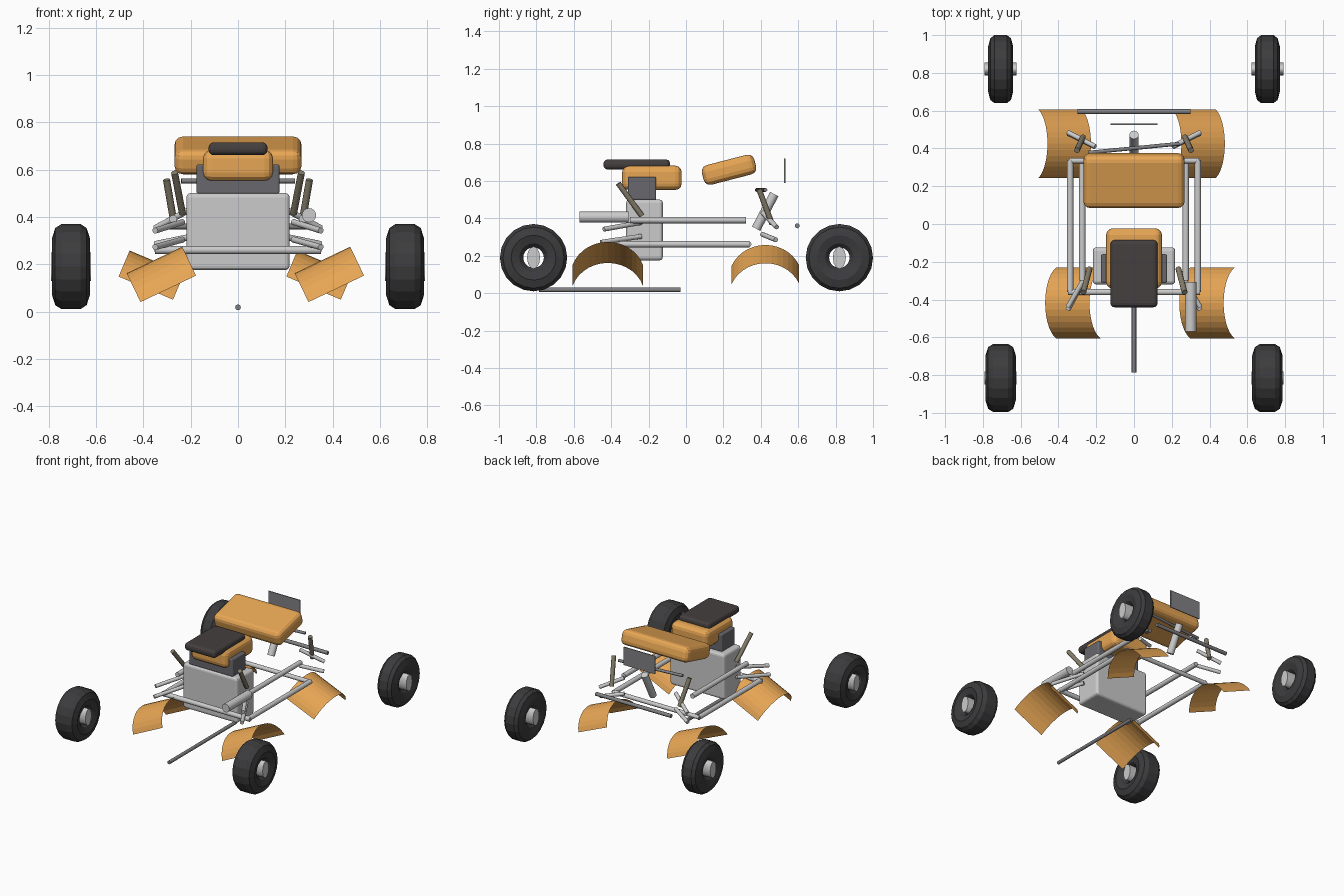
import bpy, bmesh
from math import sin, cos, pi, radians
from mathutils import Vector

if "Cube" in bpy.data.objects:
    bpy.data.objects.remove(bpy.data.objects["Cube"])


def material(name, r, g, b):
    m = bpy.data.materials.new(name)
    m.diffuse_color = (r, g, b, 1)
    m.use_nodes = True
    m.node_tree.nodes["Principled BSDF"].inputs["Base Color"].default_value = m.diffuse_color
    return m


ORANGE = material("orange_paint", 0.80, 0.38, 0.09)
RUBBER = material("rubber", 0.045, 0.045, 0.048)
VINYL = material("seat_vinyl", 0.06, 0.05, 0.05)
DARK = material("dark_metal", 0.14, 0.14, 0.155)
STEEL = material("steel", 0.22, 0.22, 0.23)
SPRING = material("spring", 0.24, 0.21, 0.15)


def make(name, bm, mat=None, smooth=False):
    bmesh.ops.recalc_face_normals(bm, faces=bm.faces)
    me = bpy.data.meshes.new(name)
    bm.to_mesh(me)
    bm.free()
    ob = bpy.data.objects.new(name, me)
    bpy.context.collection.objects.link(ob)
    if mat:
        me.materials.append(mat)
    if smooth:
        bpy.context.view_layer.objects.active = ob
        ob.select_set(True)
        bpy.ops.object.shade_smooth_by_angle(angle=radians(40))
        ob.select_set(False)
    return ob


def box(name, centre, size, bevel=0.0, mat=None, tilt=0.0):
    bm = bmesh.new()
    bmesh.ops.create_cube(bm, size=1)
    bmesh.ops.scale(bm, vec=size, verts=bm.verts)
    if bevel:
        bmesh.ops.bevel(bm, geom=bm.edges[:], offset=bevel, segments=3,
                        profile=0.5, affect='EDGES')
    ob = make(name, bm, mat)
    ob.location = centre
    ob.rotation_euler.x = tilt
    return ob


def rod(name, a, b, r, mat=None, sides=12):
    a, b = Vector(a), Vector(b)
    bm = bmesh.new()
    bmesh.ops.create_cone(bm, cap_ends=True, segments=sides, radius1=r,
                          radius2=r, depth=(b - a).length)
    ob = make(name, bm, mat, True)
    ob.location = (a + b) / 2
    ob.rotation_mode = 'QUATERNION'
    ob.rotation_quaternion = (b - a).to_track_quat('Z', 'Y')
    return ob


def mirrored_rods(name, a, b, r, mat=None):
    for side, s in (("left", 1), ("right", -1)):
        rod(f"{side}_{name}", (a[0] * s, *a[1:]), (b[0] * s, *b[1:]), r, mat)


def tyre(name, centre, half_width, n=20):
    half = [(0.5, 0.18), (0.83, 0.163), (1, 0.12), (0.83, 0.076), (0.5, 0.055)]
    prof = half + [(-x, r) for x, r in reversed(half)]
    bm = bmesh.new()
    rings = [[bm.verts.new((x * half_width, r * cos(2 * pi * i / n), r * sin(2 * pi * i / n)))
              for x, r in prof] for i in range(n)]
    for i in range(n):
        p, q = rings[i], rings[(i + 1) % n]
        for j in range(len(prof)):
            k = (j + 1) % len(prof)
            bm.faces.new((p[j], p[k], q[k], q[j]))
    make(name, bm, RUBBER).location = centre


def fender(name, top, radius, sweep, length, tilt, n=14):
    # curved sheet whose crown midpoint sits at the object origin
    bm = bmesh.new()
    rows = []
    for i in range(n + 1):
        a = radians(-sweep + 2 * sweep * i / n)
        rows.append([bm.verts.new((x, radius * sin(a), radius * (cos(a) - 1)))
                     for x in (-length / 2, length / 2)])
    for p, q in zip(rows, rows[1:]):
        bm.faces.new((p[0], p[1], q[1], q[0]))
    ob = make(name, bm, ORANGE)
    ob.location = top
    ob.rotation_euler.y = -radians(tilt)


# wheels and hubs
for end, y, hw in (("front", -0.815, 0.08), ("rear", 0.82, 0.066)):
    for side, x in (("left", -0.706), ("right", 0.706)):
        tyre(f"{end}_{side}_tyre", (x, y, 0.19), hw)
        hub = rod(f"{end}_{side}_hub", (x - 0.085, y, 0.19), (x + 0.085, y, 0.19), 0.06)
        hub.rotation_mode = 'XYZ'
        hub.rotation_euler = (0, pi / 2, 0)
        hub.scale = (1, 0.58, 1)

# fenders, each pair leaning the same way
for side, x in (("left", -0.353), ("right", 0.357)):
    fender(f"front_{side}_fender", (x, -0.418, 0.218), 0.198, 71.5, 0.26, 25.5)
for side, x in (("left", -0.343), ("right", 0.366)):
    fender(f"rear_{side}_fender", (x, 0.425, 0.209), 0.196, 67, 0.25, -23)

# body
box("engine_block", (0, -0.222, 0.338), (0.436, 0.196, 0.325), 0.018)
box("engine_top", (0, -0.235, 0.56), (0.35, 0.15, 0.125), 0.008, DARK)
box("seat_base", (0, -0.182, 0.617), (0.296, 0.318, 0.13), 0.035, ORANGE)
box("seat_cushion", (0, -0.263, 0.688), (0.25, 0.356, 0.054), 0.022, VINYL)
box("cowl", (0, 0.23, 0.66), (0.536, 0.29, 0.108), 0.035, ORANGE, radians(14.5))
box("rear_panel", (0, 0.528, 0.655), (0.25, 0.006, 0.13), 0, STEEL)

# frame
mirrored_rods("lower_rail", (-0.338, -0.36, 0.262), (-0.338, 0.34, 0.262), 0.017)
mirrored_rods("upper_rail", (-0.274, -0.3, 0.391), (-0.274, 0.32, 0.391), 0.017)
rod("front_crossbar", (-0.35, -0.36, 0.26), (0.35, -0.36, 0.26), 0.017)
rod("rear_crossbar", (-0.345, 0.335, 0.262), (0.345, 0.335, 0.262), 0.015)

# suspension
mirrored_rods("front_shock", (-0.268, -0.362, 0.587), (-0.235, -0.237, 0.415), 0.015, SPRING)
mirrored_rods("rear_shock", (-0.302, 0.39, 0.557), (-0.27, 0.46, 0.37), 0.015, SPRING)
mirrored_rods("front_lower_arm", (-0.35, -0.455, 0.272), (-0.235, -0.24, 0.304), 0.013)
mirrored_rods("front_upper_arm", (-0.35, -0.44, 0.342), (-0.235, -0.24, 0.378), 0.013)
mirrored_rods("rear_lower_arm", (-0.35, 0.48, 0.285), (-0.205, 0.408, 0.315), 0.013)
mirrored_rods("rear_upper_arm", (-0.35, 0.485, 0.353), (-0.205, 0.41, 0.43), 0.013)

# steering, bumper, exhaust and ground rod
rod("steering_column", (0, 0.375, 0.345), (0, 0.472, 0.53), 0.025)
rod("handlebar", (-0.24, 0.378, 0.552), (0.24, 0.425, 0.552), 0.01, STEEL)
rod("rear_bumper", (-0.3, 0.595, 0.36), (0.3, 0.595, 0.36), 0.013, STEEL)
rod("exhaust", (0.3, -0.57, 0.407), (0.3, -0.308, 0.407), 0.03, None, 16)
rod("ground_rod", (0, -0.787, 0.018), (0, -0.03, 0.018), 0.012, STEEL)
